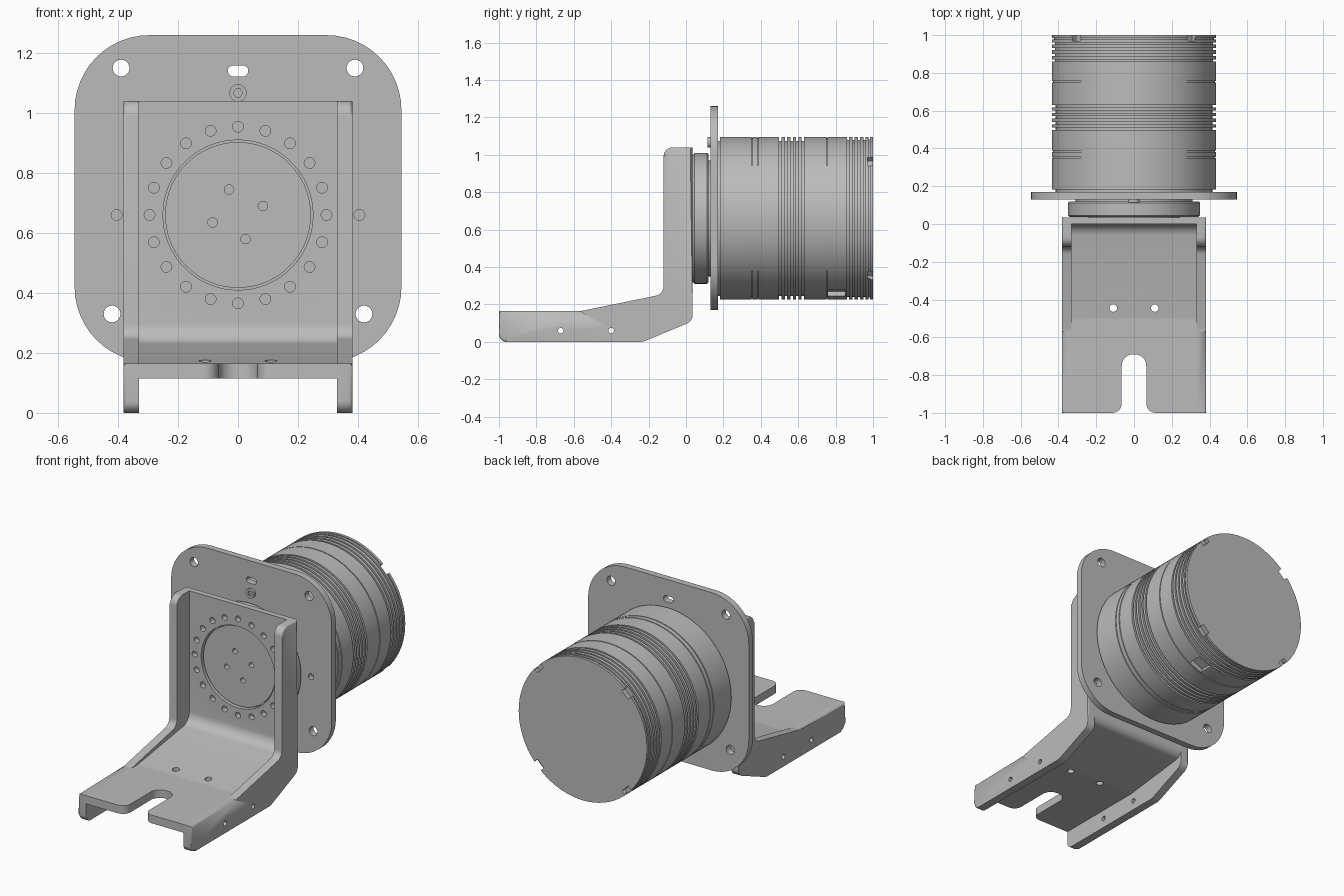
import bpy, bmesh, math
from mathutils import Vector, Matrix

if "Cube" in bpy.data.objects:
    bpy.data.objects.remove(bpy.data.objects["Cube"])

grey = bpy.data.materials.new("cast_grey")
grey.diffuse_color = (0.5, 0.5, 0.5, 1)
grey.use_nodes = True
grey.node_tree.nodes["Principled BSDF"].inputs["Base Color"].default_value = grey.diffuse_color
AXIS_Z = 0.66                      # height of the motor axis


def finish(bm, name):
    bmesh.ops.remove_doubles(bm, verts=bm.verts, dist=1e-5)
    bmesh.ops.recalc_face_normals(bm, faces=bm.faces)
    me = bpy.data.meshes.new(name)
    bm.to_mesh(me)
    bm.free()
    ob = bpy.data.objects.new(name, me)
    bpy.context.collection.objects.link(ob)
    me.materials.append(grey)
    return ob


def add_prism(bm, pts, axis, a, b):
    """Extrude a 2D outline along an axis from a to b."""
    place = {'x': lambda u, v, w: (w, u, v),
             'y': lambda u, v, w: (u, w, v),
             'z': lambda u, v, w: (u, v, w)}[axis]
    lo = [bm.verts.new(place(u, v, a)) for u, v in pts]
    hi = [bm.verts.new(place(u, v, b)) for u, v in pts]
    bm.faces.new(lo)
    bm.faces.new(hi[::-1])
    for i in range(len(pts)):
        j = (i + 1) % len(pts)
        bm.faces.new((lo[i], hi[i], hi[j], lo[j]))


def prism(name, *parts):
    bm = bmesh.new()
    for p in parts:
        add_prism(bm, *p)
    return finish(bm, name)


def circle(u, v, r, n=20):
    return [(u + r * math.cos(2 * math.pi * i / n), v + r * math.sin(2 * math.pi * i / n))
            for i in range(n)]


def rounded(corners, n=8):
    """Polygon from (u, v, radius) corners."""
    out = []
    for i, (u, v, r) in enumerate(corners):
        p = Vector((u, v))
        if r == 0:
            out.append((u, v))
            continue
        d1 = (Vector(corners[i - 1][:2]) - p).normalized()
        d2 = (Vector(corners[(i + 1) % len(corners)][:2]) - p).normalized()
        half = d1.angle(d2) / 2
        c = p + (d1 + d2).normalized() * (r / math.sin(half))
        s = p + d1 * (r / math.tan(half)) - c
        e = p + d2 * (r / math.tan(half)) - c
        sweep = s.angle_signed(e)
        for k in range(n + 1):
            ang = -sweep * k / n
            out.append((c.x + s.x * math.cos(ang) - s.y * math.sin(ang),
                        c.y + s.x * math.sin(ang) + s.y * math.cos(ang)))
    return out


def lathe(name, profile, n=72):
    """Revolve (radius, y) points around the motor axis."""
    bm = bmesh.new()
    vs = [bm.verts.new((r, y, AXIS_Z)) for r, y in profile]
    es = [bm.edges.new(p) for p in zip(vs, vs[1:])]
    bmesh.ops.spin(bm, geom=vs + es, cent=(0, 0, AXIS_Z), axis=(0, 1, 0),
                   angle=2 * math.pi, steps=n, use_duplicate=False)
    return finish(bm, name)


def cut(ob, cutter):
    mod = ob.modifiers.new("cut", 'BOOLEAN')
    mod.operation, mod.solver, mod.object = 'DIFFERENCE', 'EXACT', cutter
    bpy.context.view_layer.objects.active = ob
    bpy.ops.object.modifier_apply(modifier=mod.name)
    bpy.data.objects.remove(cutter)


# Bracket sheet: floor rising into the upright
sheet = prism("bracket_sheet", (rounded([
    (-1, .115, 0), (-.42, .115, .1), (.035, .17, .05), (.035, 1.04, 0),
    (0, 1.04, 0), (0, .24, .07), (-.5, .165, .1), (-1, .165, 0)]), 'x', -.332, .332))
slot = rounded([(-.13, -1.05, 0), (.13, -1.05, 0), (.13, -1, 0), (.065, -1, .05),
                (.065, -.69, .06), (-.065, -.69, .06), (-.065, -1, .05), (-.13, -1, 0)])
holes = [(slot, 'z', -.1, .3)]
holes += [(circle(s * .11, -.445, .02), 'z', 0, .3) for s in (-1, 1)]
holes.append((circle(0, AXIS_Z, .25, 72), 'y', -.1, .1))
for i in range(20):
    a = math.radians(18 * i)
    holes.append((circle(.295 * math.cos(a), AXIS_Z + .295 * math.sin(a), .018, 14),
                  'y', -.05, .06))
cut(sheet, prism("sheet_cutter", *holes))

# Bracket side flanges with rounded outer edges
flange_outline = rounded([
    (.035, 1.04, 0), (.035, .11, .05), (-.23, 0, .08), (-1, 0, .04), (-1, .165, 0),
    (-.56, .165, .1), (-.12, .255, .05), (-.12, 1.04, .05)])
for side, label in ((-1, "left"), (1, "right")):
    bm = bmesh.new()
    add_prism(bm, flange_outline, 'x', side * .33, side * .382)
    rim = [e for e in bm.edges if all(abs(v.co.x) > .38 for v in e.verts)]
    bmesh.ops.bevel(bm, geom=rim, offset=.012, segments=3, profile=.5, affect='EDGES')
    flange = finish(bm, "bracket_flange_" + label)
    cut(flange, prism("flange_cutter", *[(circle(y, .06, .015, 14), 'x', side * .25, side * .5)
                                         for y in (-.67, -.4)]))

# Rotating hub with its recessed face and four tapped holes
hub = lathe("output_hub", [(0, .012), (.243, .012), (.243, .036), (.34, .036), (.35, .046),
                           (.35, .112), (.342, .12), (.31, .12), (.31, .14), (0, .14)])
cut(hub, prism("hub_cutter", *[(circle(x, z, .016, 14), 'y', -.03, .06) for x, z in
                               ((-.03, .745), (.083, .69), (-.085, .635), (.025, .58))]))

# Square mounting plate with rounded corners
plate = prism("mounting_plate", (rounded([
    (-.545, .17, .25), (.545, .17, .25), (.545, 1.26, .25), (-.545, 1.26, .25)], 12),
    'y', .13, .17))
holes = [(rounded([(-.034, 1.122, .018), (.034, 1.122, .018),
                   (.034, 1.159, .018), (-.034, 1.159, .018)]), 'y', 0, .3)]
for s in (-1, 1):
    holes += [(circle(s * .39, 1.15, .028), 'y', 0, .3),
              (circle(s * .42, .33, .028), 'y', 0, .3),
              (circle(s * .405, AXIS_Z, .018), 'y', 0, .16)]
cut(plate, prism("plate_cutter", *holes))

# Small socket screw above the hub
screw = prism("socket_screw", (circle(0, 1.067, .029), 'y', .115, .135))
cut(screw, prism("screw_cutter", (circle(0, 1.067, .015, 6), 'y', .1, .128)))

# Ribbed motor body
R = .435
profile = [(0, .165), (.415, .165), (.415, .182), (R, .182)]
grooves = [(.35, .006, .006), (.382, .006, .006)]
grooves += [(.498 + .03 * i, .013, .02) for i in range(5)]
grooves += [(.75, .006, .006)]
grooves += [(.86 + .03 * i, .011, .016) for i in range(4)]
grooves += [(.976, .008, .012)]
for y, w, d in grooves:
    profile += [(R, y), (R - d, y), (R - d, y + w), (R, y + w)]
profile += [(R, 1), (0, 1)]
motor = lathe("motor_body", profile)

# Notches around the rear rim and a cable port low on the side
bm = bmesh.new()
for deg, size, y, r in [(45 + 90 * i, (.06, .06, .06), 1, .435) for i in range(4)] + \
        [(-67, (.06, .09, .09), .805, .435)]:
    turn = Matrix.Rotation(-math.radians(deg), 4, 'Y')
    m = Matrix.Translation((0, y, AXIS_Z)) @ turn @ Matrix.Translation((r, 0, 0)) \
        @ Matrix.Diagonal((*size, 1))
    bmesh.ops.create_cube(bm, size=1, matrix=m)
cut(motor, finish(bm, "motor_cutter"))

# Smooth shading with crisp edges
for ob in bpy.context.scene.objects:
    ob.select_set(True)
bpy.ops.object.shade_smooth_by_angle(angle=math.radians(35))
